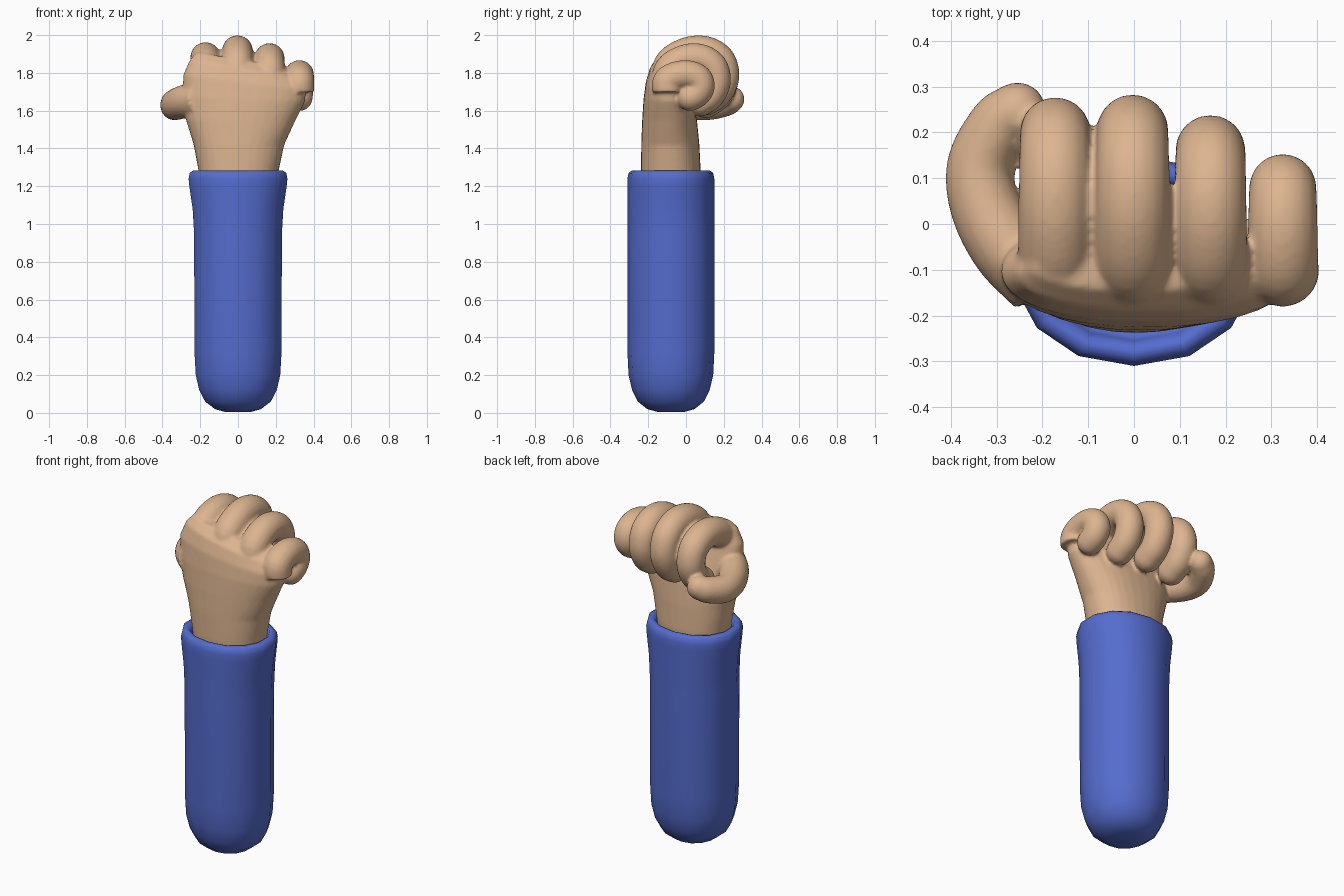
import bpy, bmesh, math
from mathutils import Vector as V

if "Cube" in bpy.data.objects:
    bpy.data.objects.remove(bpy.data.objects["Cube"])


def material(name, col):
    m = bpy.data.materials.new(name)
    m.diffuse_color = (*col, 1)
    m.use_nodes = True
    m.node_tree.nodes["Principled BSDF"].inputs["Base Color"].default_value = m.diffuse_color
    return m


def loft(bm, rings, n, power=1.0):
    """Skin rings given as (centre, half axis u, half axis v), with closed ends."""
    def se(a):
        return math.copysign(abs(a) ** power, a)
    loops = [[bm.verts.new(c + u * se(math.cos(2 * math.pi * i / n)) + v * se(math.sin(2 * math.pi * i / n)))
              for i in range(n)] for c, u, v in rings]
    for a, b in zip(loops, loops[1:]):
        for i in range(n):
            j = (i + 1) % n
            bm.faces.new((a[i], a[j], b[j], b[i]))
    bm.faces.new(loops[0][::-1])
    bm.faces.new(loops[-1])


def spline(pts, steps=6):
    p = [pts[0] * 2 - pts[1]] + pts + [pts[-1] * 2 - pts[-2]]
    out = []
    for i in range(1, len(p) - 2):
        a, b, c, d = p[i - 1:i + 3]
        for k in range(steps):
            t = k / steps
            out.append(0.5 * (2 * b + (c - a) * t + (2 * a - 5 * b + 4 * c - d) * t * t
                              + (3 * b - a - 3 * c + d) * t ** 3))
    return out + [pts[-1]]


def digit(bm, pts, r0, r1, side, flat=1.0):
    """Tapering tube along a path with a round tip."""
    path = spline(pts)
    rings = []
    for i, c in enumerate(path):
        t = (path[min(i + 1, len(path) - 1)] - path[max(i - 1, 0)]).normalized()
        u = (side - t * side.dot(t)).normalized()
        w = t.cross(u)
        r = r0 + (r1 - r0) * i / (len(path) - 1)
        rings.append((c, u * r, w * r * flat))
    for k in range(1, 6):
        a = k * math.pi / 11
        rings.append((c + t * r * math.sin(a), u * r * math.cos(a), w * r * flat * math.cos(a)))
    loft(bm, rings, 20)


def finish(bm, name, mat):
    bmesh.ops.recalc_face_normals(bm, faces=bm.faces)
    me = bpy.data.meshes.new(name)
    bm.to_mesh(me)
    bm.free()
    ob = bpy.data.objects.new(name, me)
    bpy.context.collection.objects.link(ob)
    me.materials.append(mat)
    bpy.context.view_layer.objects.active = ob
    ob.select_set(True)
    return ob


def shade(ob):
    for f in ob.data.polygons:
        f.use_smooth = True


skin = material("skin", (0.72, 0.46, 0.28))
blue = material("sleeve_blue", (0.09, 0.15, 0.62))

# Sleeve: rounded bottom, flared cuff, rim turned inwards
bm = bmesh.new()
profile = [(0.005, 0.07, 0.07), (0.02, 0.125, 0.125), (0.06, 0.178, 0.175), (0.12, 0.21, 0.205),
           (0.2, 0.229, 0.224), (0.32, 0.236, 0.23), (0.95, 0.238, 0.23), (1.08, 0.246, 0.23),
           (1.2, 0.264, 0.23), (1.24, 0.268, 0.23), (1.27, 0.262, 0.224), (1.282, 0.245, 0.208),
           (1.28, 0.225, 0.19), (1.25, 0.21, 0.175), (1.2, 0.2, 0.165)]
loft(bm, [(V((0, -0.08, z)), V((0, -ry, 0)), V((rx, 0, 0))) for z, rx, ry in profile], 14, 0.95)
shade(finish(bm, "sleeve", blue))

# Palm and wrist
bm = bmesh.new()
palm = [(1.15, 0, -0.08, 0.195, 0.15, 0), (1.28, 0.003, -0.08, 0.212, 0.158, 0),
        (1.42, 0.005, -0.083, 0.24, 0.154, 0), (1.55, 0.015, -0.087, 0.29, 0.145, 0),
        (1.66, 0.03, -0.095, 0.325, 0.13, -0.01), (1.75, 0.035, -0.105, 0.325, 0.108, -0.04),
        (1.82, 0.03, -0.105, 0.285, 0.085, -0.05), (1.87, 0.01, -0.09, 0.23, 0.055, -0.04)]
loft(bm, [(V((cx, cy, z)), V((rx, 0, tilt)), V((0, ry, 0))) for z, cx, cy, rx, ry, tilt in palm], 32, 0.9)

# Four curled fingers: x, furthest y, top z, y scale, z scale, radius
curl = [(-0.30, -0.20), (-0.295, -0.075), (-0.205, -0.01), (-0.105, 0), (-0.025, -0.045),
        (0, -0.135), (-0.035, -0.22), (-0.095, -0.265)]
for x, y, z, sy, sz, r in [(-0.172, 0.2, 1.88, 1.0, 0.93, 0.084), (-0.003, 0.205, 1.915, 1.0, 1.0, 0.085),
                           (0.167, 0.162, 1.876, 0.86, 0.88, 0.083), (0.325, 0.08, 1.79, 0.6, 0.46, 0.08)]:
    digit(bm, [V((x, y + a * sy, z + b * sz)) for a, b in curl], r, r * 0.88, V((1, 0, 0)))

# Thumb reaching out sideways and bending in front of the palm
digit(bm, [V(p) for p in [(-0.2, -0.12, 1.66), (-0.275, -0.05, 1.65), (-0.325, 0.04, 1.635),
                          (-0.336, 0.13, 1.63), (-0.295, 0.215, 1.645), (-0.26, 0.245, 1.66)]],
      0.095, 0.068, V((0, 0, 1)), 0.92)
hand = finish(bm, "hand", skin)

# Fuse the hand into one smooth skin
m = hand.modifiers.new("fuse", 'REMESH')
m.mode = 'VOXEL'
m.voxel_size = 0.009
s = hand.modifiers.new("soften", 'SMOOTH')
s.factor = 0.5
s.iterations = 5
for mod in ("fuse", "soften"):
    bpy.ops.object.modifier_apply(modifier=mod)
shade(hand)
